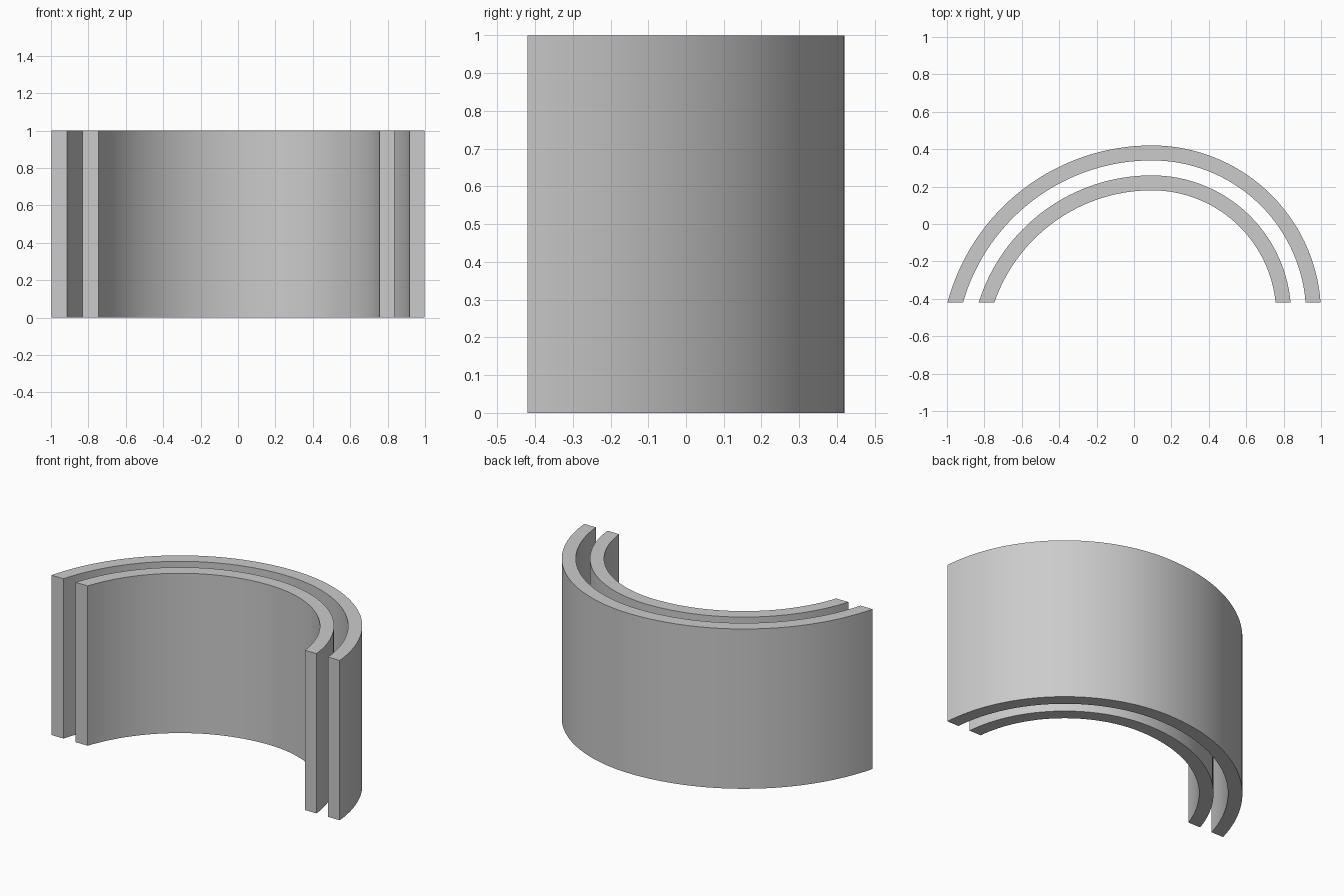
import bpy, bmesh, math

cube = bpy.data.objects.get("Cube")
if cube:
    bpy.data.objects.remove(cube, do_unlink=True)

GREY = (0.6, 0.6, 0.6, 1)
mat = bpy.data.materials.new("plain grey")
mat.use_nodes = True
mat.diffuse_color = GREY
mat.node_tree.nodes["Principled BSDF"].inputs["Base Color"].default_value = GREY

APEX_X, BASE_Y, HEIGHT, THICK = 0.095, -0.42, 1.0, 0.08
LEFT_R, RIGHT_R, APEX_Y = 1.13, 0.905, 0.42


def arc(inset, steps=32):
    """Wide arc on one side, tighter arc on the other, both cut at the base line."""
    points = []
    for radius, sign in ((LEFT_R, -1), (RIGHT_R, 1)):
        cy = APEX_Y - radius
        r = radius - inset
        end = math.acos((BASE_Y - cy) / r)
        side = [(APEX_X + sign * r * math.sin(end * i / steps),
                 cy + r * math.cos(end * i / steps)) for i in range(steps + 1)]
        points += side[::-1] if sign < 0 else side[1:]
    return points


def curved_wall(name, inset):
    bm = bmesh.new()
    outline = arc(inset), arc(inset + THICK)
    # Strip of quads for the floor plan, then pulled up to full height
    outer, inner = [[bm.verts.new((x, y, 0)) for x, y in line] for line in outline]
    plan = [bm.faces.new((outer[i], outer[i + 1], inner[i + 1], inner[i]))
            for i in range(len(outer) - 1)]
    top = bmesh.ops.extrude_face_region(bm, geom=plan, use_keep_orig=True)["geom"]
    bmesh.ops.translate(bm, vec=(0, 0, HEIGHT),
                        verts=[v for v in top if isinstance(v, bmesh.types.BMVert)])
    bmesh.ops.recalc_face_normals(bm, faces=bm.faces)
    mesh = bpy.data.meshes.new(name)
    bm.to_mesh(mesh)
    bm.free()
    mesh.materials.append(mat)
    obj = bpy.data.objects.new(name, mesh)
    bpy.context.collection.objects.link(obj)
    bpy.ops.object.select_all(action="DESELECT")
    obj.select_set(True)
    bpy.context.view_layer.objects.active = obj
    bpy.ops.object.shade_smooth_by_angle(angle=math.radians(30))


# Two concentric walls with a gap between them
curved_wall("outer_wall", 0.0)
curved_wall("inner_wall", 2 * THICK)
